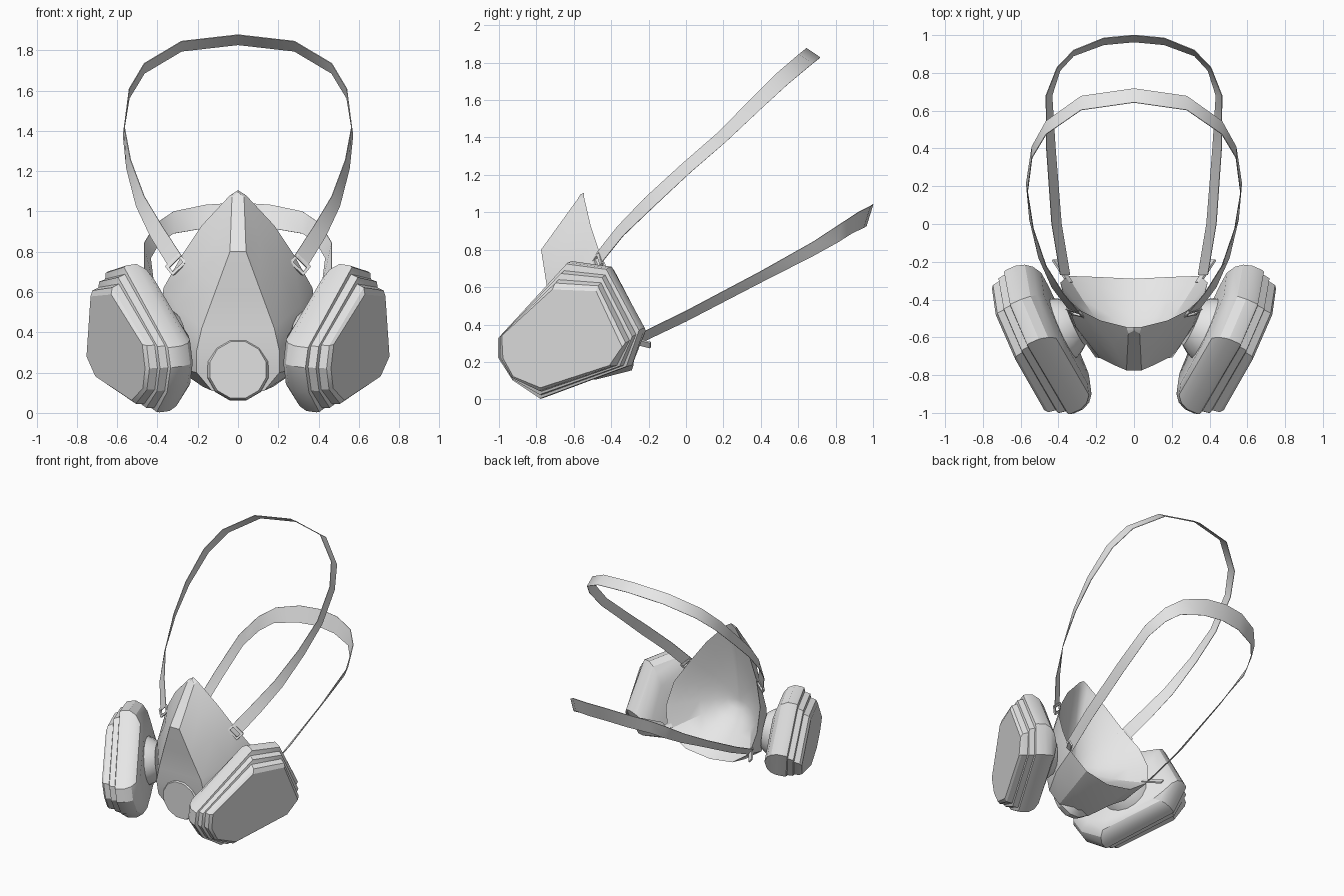
import bpy
import bmesh
import math
from mathutils import Vector as V

cube = bpy.data.objects.get("Cube")
if cube:
    bpy.data.objects.remove(cube, do_unlink=True)

grey = bpy.data.materials.new("plain grey")
grey.use_nodes = True
grey.diffuse_color = (0.8, 0.8, 0.8, 1)
grey.node_tree.nodes["Principled BSDF"].inputs["Base Color"].default_value = (0.8, 0.8, 0.8, 1)


def loft(name, rings, angle=25):
    """Skin closed rings, close both ends with strips across, smooth by angle."""
    bm = bmesh.new()
    rows = [[bm.verts.new(p) for p in ring] for ring in rings]
    n = len(rows[0])
    for a, b in zip(rows, rows[1:]):
        for i in range(n):
            j = (i + 1) % n
            bm.faces.new((a[i], a[j], b[j], b[i]))
    for row in (rows[0], rows[-1]):
        for i in range(n // 2):
            corners = [row[i], row[i + 1], row[n - i - 1], row[-i]]
            bm.faces.new(list(dict.fromkeys(corners)))
    bmesh.ops.recalc_face_normals(bm, faces=bm.faces[:])
    mesh = bpy.data.meshes.new(name)
    bm.to_mesh(mesh)
    bm.free()
    mesh.materials.append(grey)
    obj = bpy.data.objects.new(name, mesh)
    bpy.context.collection.objects.link(obj)
    bpy.ops.object.select_all(action='DESELECT')
    obj.select_set(True)
    bpy.context.view_layer.objects.active = obj
    bpy.ops.object.shade_smooth_by_angle(angle=math.radians(angle))


def flip(p, side):
    return V((p[0] * side, p[1], p[2]))


def whole(half):
    return [V(p) for p in half] + [flip(p, -1) for p in reversed(half[1:-1])]


def disc(center, axis, radius, count):
    turn = axis.to_track_quat('Z', 'Y')
    return [center + turn @ V((radius * math.cos(a), radius * math.sin(a), 0))
            for a in (math.tau * (i + .5) / count for i in range(count))]


def section(c, w, t):
    return [c - w - t, c + w - t, c + w + t, c - w + t]


def bar(name, start, end, across, depth):
    """Small box between two points."""
    start, end, across = V(start), V(end), V(across)
    up = (end - start).cross(across).normalized() * depth
    loft(name, [section(p, across, up) for p in (start, end)])


# Face piece: rim and front edges, nose to chin
rim = [(0, -.545, 1.105), (.04, -.545, 1.08), (.18, -.51, .93), (.28, -.46, .78),
       (.37, -.38, .62), (.39, -.31, .45), (.35, -.275, .29), (.2, -.28, .185), (0, -.29, .155)]
front = [(0, -.565, 1.095), (.03, -.58, 1.07), (.04, -.775, .8), (.11, -.745, .61),
         (.18, -.71, .42), (.205, -.705, .31), (.205, -.68, .2), (.13, -.66, .11), (0, -.66, .09)]
bulge = [0, .005, .0, .015, .035, .045, .04, .02, .015]


def middle(r, f, push):
    out = V((r[0], 0, r[2] - .5))
    return V(r).lerp(V(f), .5) + out.normalized() * push


def bowl(k):
    """Ring of the rounded hollow, from rim (0) to bottom (1)."""
    floor, ring = V((0, -.64, .48)), []
    for r in rim:
        p = V(r).lerp(floor, k)
        p.y = r[1] + (floor.y - r[1]) * math.sin(k * math.pi / 2)
        ring.append(p)
    return whole(ring)


mid = [middle(*row) for row in zip(rim, front, bulge)]
loft("face_piece", [bowl(k) for k in (.94, .8, .6, .4, .22, .08)] + [whole(r) for r in (rim, mid, front)], 24)

# Exhale valve
facing = V((0, -1, -.06)).normalized()
hub = V((0, -.6, .22))
loft("exhale_valve", [disc(hub + facing * d, facing, r, 12)
                      for d, r in ((0, .11), (.06, .16), (.09, .155), (.11, .145))])

# Filter cartridges: small outer face and wide middle outlines
face = [(-.355, .01), (-.045, .26), (.21, .25), (.345, -.05),
        (.265, -.15), (-.145, -.27), (-.3, -.21), (-.355, -.11)]
wide = [(-.43, -.02), (.0, .39), (.23, .36), (.405, .03),
        (.32, -.17), (-.2, -.345), (-.355, -.245), (-.435, -.12)]
steps = [(0, 0), (.015, .25), (.055, .35), (.06, .6), (.1, .68), (.105, .95),
         (.12, 1), (.175, 1), (.22, .75), (.25, .3), (.27, -.5)]
outward = V((.9, -.4, -.125)).normalized()
along = V((.405, .914, 0)).normalized()
upward = outward.cross(along).normalized()
outer = V((.618, -.66, .33))


def cartridge_ring(depth, blend, side):
    ring = []
    for a, b in zip(face, wide):
        s, t = V(a).lerp(V(b), blend)
        ring.append(flip(outer - outward * depth + along * s + upward * t, side))
    return ring


# Strap paths: centre and half-width vector from clip to crown
upper = [((.31, -.47, .75), (.03, .01, -.03)), ((.405, -.35, .9), (.03, .015, -.025)),
         ((.485, -.2, 1.05), (.02, .022, -.025)), ((.543, 0, 1.235), (.01, .024, -.022)),
         ((.567, .19, 1.4), (.003, .025, -.022)), ((.54, .38, 1.585), (0, .03, -.024)),
         ((.465, .51, 1.71), (0, .035, -.025)), ((.28, .64, 1.82), (0, .037, -.025)),
         ((0, .68, 1.852), (0, .037, -.025))]
lower = [((.365, -.27, .315), (.026, 0, .026)), ((.41, 0, .445), (.026, 0, .028)),
         ((.44, .4, .655), (.024, 0, .03)), ((.45, .68, .805), (.016, 0, .038)),
         ((.40, .82, .89), (.008, .008, .05)), ((.32, .905, .945), (0, .015, .055)),
         ((.16, .967, .975), (0, .018, .058)), ((0, .982, .985), (0, .018, .058))]


def strap(name, path):
    points = [(V(c), V(w)) for c, w in path]
    points += [(flip(c, -1), flip(w, -1)) for c, w in reversed(path[:-1])]
    rings = []
    for i, (c, w) in enumerate(points):
        tangent = points[min(i + 1, len(points) - 1)][0] - points[max(i - 1, 0)][0]
        rings.append(section(c, w, tangent.cross(w).normalized() * .002))
    loft(name, rings, 35)


strap("upper_strap", upper)
strap("lower_strap", lower)

for side, word in ((1, "left"), (-1, "right")):
    loft(word + "_filter_cartridge", [cartridge_ring(d, k, side) for d, k in steps])
    # Neck joining cartridge and face piece
    axis = flip(outward, side)
    base = flip(outer - outward * .34, side)
    loft(word + "_filter_neck", [disc(base + axis * d, axis, r, 16) for d, r in ((0, .13), (.04, .16), (.085, .18))])
    # Upper buckle: two side rails and two cross bars
    for k in (-1, 1):
        offset = V((.03, .008, -.028)) * k
        start, end = V((.29, -.485, .715)) + offset, V((.325, -.455, .757)) + offset
        bar(word + "_buckle_rail", flip(start, side), flip(end, side), flip((.005, 0, -.005), side), .007)
    for c in ((.293, -.482, .718), (.322, -.457, .754)):
        arm = V((.032, .008, -.03))
        bar(word + "_buckle_bar", flip(V(c) - arm, side), flip(V(c) + arm, side), flip((.005, .003, .005), side), .006)
    # Lower strap tab
    bar(word + "_strap_tab", flip((.34, -.31, .32), side), flip((.42, -.19, .29), side), flip((.012, 0, .014), side), .006)
